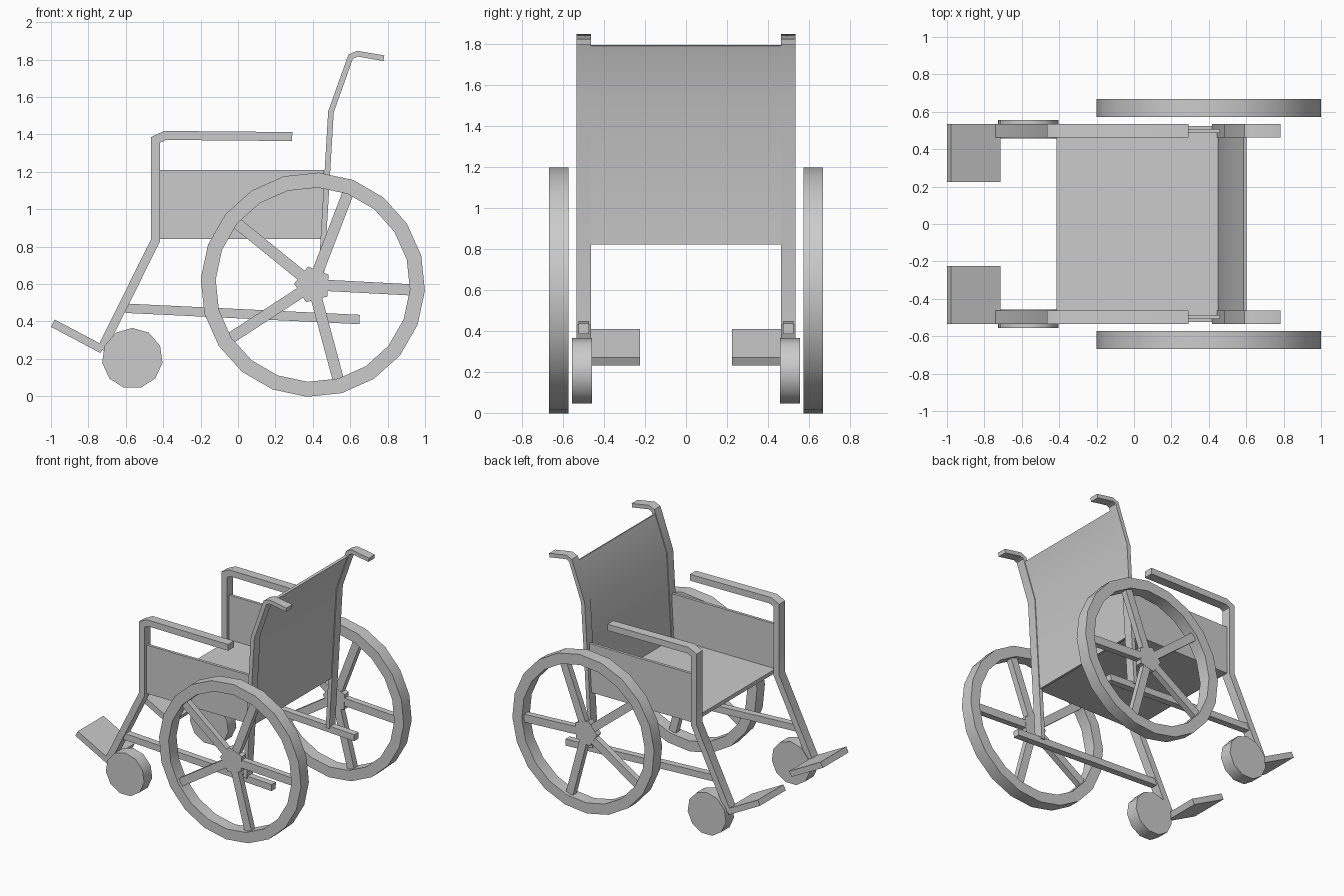
import bpy, bmesh, math
from mathutils import Vector

cube = bpy.data.objects.get("Cube")
if cube:
    bpy.data.objects.remove(cube, do_unlink=True)

grey = bpy.data.materials.new("plain grey")
grey.use_nodes = True
colour = (0.6, 0.6, 0.6, 1)
grey.diffuse_color = colour
grey.node_tree.nodes["Principled BSDF"].inputs["Base Color"].default_value = colour


def finish(name, bm, mirrored=True):
    """Turn a bmesh into a shaded object, optionally repeated on the other side."""
    bmesh.ops.recalc_face_normals(bm, faces=bm.faces)
    mesh = bpy.data.meshes.new(name)
    bm.to_mesh(mesh)
    bm.free()
    mesh.materials.append(grey)
    obj = bpy.data.objects.new(name, mesh)
    bpy.context.collection.objects.link(obj)
    bpy.ops.object.select_all(action="DESELECT")
    obj.select_set(True)
    bpy.context.view_layer.objects.active = obj
    bpy.ops.object.shade_smooth_by_angle(angle=math.radians(40))
    if mirrored:
        mod = obj.modifiers.new("other side", "MIRROR")
        mod.use_axis = (False, True, False)
        mod.use_mirror_merge = False
    return obj


def add_bar(bm, path, width, y0, y1):
    """Rectangular bar following a path in the XZ plane, with mitred bends."""
    pts = [Vector(p) for p in path]
    rings = []
    for i, p in enumerate(pts):
        before = (p - pts[i - 1]).normalized() if i else None
        after = (pts[i + 1] - p).normalized() if i < len(pts) - 1 else None
        a, b = before or after, after or before
        mid = (a + b).normalized()
        off = Vector((-mid.y, mid.x)) * (width / 2 / mid.dot(a))
        ring = [(p + off, y0), (p + off, y1), (p - off, y1), (p - off, y0)]
        rings.append([bm.verts.new((q.x, y, q.y)) for q, y in ring])
    for r, s in zip(rings, rings[1:]):
        for k in range(4):
            n = (k + 1) % 4
            bm.faces.new((r[k], r[n], s[n], s[k]))
    bm.faces.new(rings[0])
    bm.faces.new(rings[-1])


def bar(name, path, width, y0, y1, mirrored=True):
    bm = bmesh.new()
    add_bar(bm, path, width, y0, y1)
    return finish(name, bm, mirrored)


def circle(bm, centre, radius, sides, y, start=0):
    return [bm.verts.new((centre[0] + radius * math.cos(start + math.tau * i / sides), y,
                          centre[1] + radius * math.sin(start + math.tau * i / sides)))
            for i in range(sides)]


def join_loops(bm, a, b):
    for i in range(len(a)):
        j = (i + 1) % len(a)
        bm.faces.new((a[i], a[j], b[j], b[i]))


def add_disc(bm, centre, radius, sides, y0, y1, start=0):
    a = circle(bm, centre, radius, sides, y0, start)
    b = circle(bm, centre, radius, sides, y1, start)
    join_loops(bm, a, b)
    bm.faces.new(a)
    bm.faces.new(b)


# Large wheels: rim
AXLE = (0.4, 0.596)
bm = bmesh.new()
loops = [circle(bm, AXLE, r, 20, y, math.radians(-3))
         for r, y in ((0.6, 0.572), (0.6, 0.668), (0.52, 0.668), (0.52, 0.572))]
for k in range(4):
    join_loops(bm, loops[k], loops[(k + 1) % 4])
finish("wheel_rims", bm)

# Large wheels: five-sided hub and spokes
bm = bmesh.new()
add_disc(bm, AXLE, 0.1, 5, 0.595, 0.645, math.radians(33))
for k in range(5):
    angle = math.radians(-3 + 72 * k)
    d = Vector((math.cos(angle), math.sin(angle)))
    add_bar(bm, [Vector(AXLE) + d * r for r in (0.05, 0.54)], 0.06, 0.597, 0.643)
finish("wheel_spokes", bm)

# Small front wheels
bm = bmesh.new()
add_disc(bm, (-0.565, 0.202), 0.163, 11, 0.458, 0.556, math.radians(90))
finish("castor_wheels", bm)

# Side frames
INNER, OUTER = 0.462, 0.534
bar("armrest_and_leg_tubes",
    [(-0.73, 0.25), (-0.44, 0.835), (-0.44, 1.37), (-0.39, 1.394), (0.29, 1.388)],
    0.048, INNER, OUTER)
bar("lower_rails", [(-0.6, 0.47), (0.65, 0.41)], 0.05, 0.473, 0.524)
bar("back_posts_and_handles",
    [(0.432, 0.43), (0.497, 1.52), (0.602, 1.815), (0.638, 1.831), (0.78, 1.807)],
    0.03, INNER, OUTER)
bar("footplates", [(-0.99, 0.39), (-0.725, 0.25)], 0.044, 0.224, OUTER)
bar("side_panels", [(-0.425, 1.025), (0.46, 1.025)], 0.37, 0.487, 0.509)

# Seat and backrest
bar("seat", [(-0.415, 0.855), (0.455, 0.855)], 0.03, -0.488, 0.488, False)
bar("backrest", [(0.455, 0.82), (0.497, 1.52), (0.593, 1.79)], 0.018, -0.475, 0.475, False)
